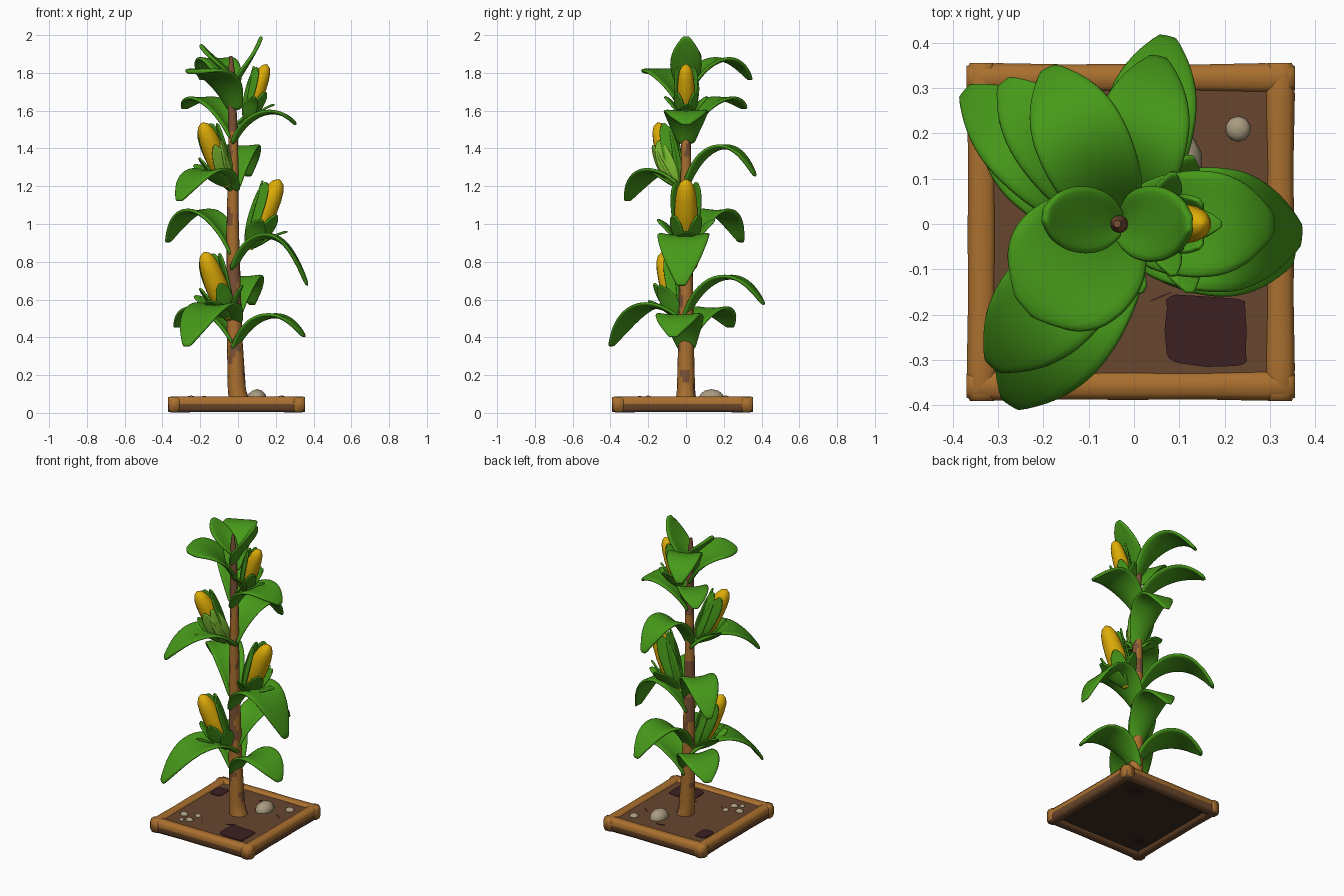
import bpy, bmesh, math, random
from mathutils import Vector as V, noise

if "Cube" in bpy.data.objects:
    bpy.data.objects.remove(bpy.data.objects["Cube"])

random.seed(4)

def mat(name, r, g, b):
    m = bpy.data.materials.new(name)
    m.diffuse_color = (r, g, b, 1)
    m.use_nodes = True
    m.node_tree.nodes["Principled BSDF"].inputs["Base Color"].default_value = m.diffuse_color
    return m

LEAF = mat("leaf green", .062, .320, .010)
HUSK = mat("light husk green", .20, .48, .03)
CORN = mat("corn yellow", .72, .41, .002)
WOOD = mat("orange wood", .40, .16, .028)
DARKWOOD = mat("dark wood", .15, .065, .025)
BARK = mat("stalk red brown", .20, .082, .036)
SOIL = mat("soil brown", .135, .062, .028)
WET = mat("dark wet soil", .045, .014, .016)
STONE = mat("stone beige", .40, .33, .22)
UNDER = mat("underside brown", .045, .027, .014)

def make(name, verts, faces, mats, rule=None, angle=60):
    me = bpy.data.meshes.new(name)
    me.from_pydata(verts, [], faces)
    for m in mats:
        me.materials.append(m)
    bm = bmesh.new()
    bm.from_mesh(me)
    bmesh.ops.recalc_face_normals(bm, faces=bm.faces)
    for f in bm.faces:
        f.smooth = True
        if rule:
            f.material_index = rule(f)
    bm.to_mesh(me)
    bm.free()
    ob = bpy.data.objects.new(name, me)
    bpy.context.collection.objects.link(ob)
    bpy.context.view_layer.objects.active = ob
    for o in bpy.context.selected_objects:
        o.select_set(False)
    ob.select_set(True)
    bpy.ops.object.shade_smooth_by_angle(angle=math.radians(angle))
    return ob

def loft(name, rings, mats, rule=None, angle=60):
    n = len(rings[0])
    faces = [(i*n + j, i*n + (j+1) % n, (i+1)*n + (j+1) % n, (i+1)*n + j)
             for i in range(len(rings)-1) for j in range(n)]
    faces += [tuple(range(n)), tuple((len(rings)-1)*n + j for j in range(n))]
    return make(name, [v for r in rings for v in r], faces, mats, rule, angle)

def lerp_table(tab, t):
    x = t * (len(tab) - 1)
    i = min(int(x), len(tab) - 2)
    return tab[i] + (tab[i+1] - tab[i]) * (x - i)

WIDTHS = [.36, .58, .80, .94, 1, .99, .88, .64, .16]

def blade(name, p, side, half, cup, thick, m=LEAF):
    """Curved leaf along a four-point path, cupped towards its upper side."""
    side = side.normalized()
    nu, nv, verts = 14, 6, []
    for i in range(nu + 1):
        t = i / nu
        s = 1 - t
        c = p[0]*s**3 + p[1]*3*s*s*t + p[2]*3*s*t*t + p[3]*t**3
        tan = (p[1]-p[0])*s*s + (p[2]-p[1])*2*s*t + (p[3]-p[2])*t*t
        nrm = tan.cross(side).normalized()
        w = half * lerp_table(WIDTHS, t)
        for j in range(nv + 1):
            k = j / nv * 2 - 1
            verts.append(c + side*w*k + nrm*w*k*k*cup*(1 - 1.3*t))
    q = nv + 1
    faces = [(i*q+j, i*q+j+1, (i+1)*q+j+1, (i+1)*q+j) for i in range(nu) for j in range(nv)]
    ob = make(name, verts, faces, [m])
    so = ob.modifiers.new("thickness", 'SOLIDIFY')
    so.thickness, so.offset = thick, 0
    sub = ob.modifiers.new("round", 'SUBSURF')
    sub.levels = sub.render_levels = 1

# wooden frame: four chunky rounded bars, dark on the lower half
def bar(name, a, b):
    a, b = V(a), V(b)
    d = (b - a).normalized()
    s = d.cross(V((0, 0, 1)))
    prof = [(-.6, -1), (.6, -1), (1, -.6), (1, .05), (1, .6), (.6, 1), (-.6, 1), (-1, .6), (-1, .05), (-1, -.6)]
    rings = []
    for t, k in ((-.005, .8), (.015, .98), (.1, 1), (.3, .92), (.5, .95), (.7, .91), (.9, 1), (.985, .98), (1.005, .8)):
        c = a.lerp(b, t)
        rings.append([c + s*u*.033*k + V((0, 0, v*.042*(.6 + .4*k))) for u, v in prof])
    loft(name, rings, [WOOD, DARKWOOD], lambda f: int(f.calc_center_median().z < .045), 80)

X0, X1, Y0, Y1, Z = -.336, .322, -.357, .322, .045
bar("frame_front", (X0-.03, Y0, Z), (X1+.03, Y0, Z))
bar("frame_back", (X0-.03, Y1, Z), (X1+.03, Y1, Z))
bar("frame_left", (X0, Y0-.03, Z), (X0, Y1+.03, Z))
bar("frame_right", (X1, Y0-.03, Z), (X1, Y1+.03, Z))

# soil slab with dark underside
def rect(z):
    return [V((x, y, z)) for x, y in ((X0, Y0), (X1, Y0), (X1, Y1), (X0, Y1))]
loft("soil", [rect(.022), rect(.074)], [SOIL, UNDER], lambda f: int(f.normal.z < -.5), 30)

# painted soil patches and cracks as thin plates
def plate(name, x, y, rx, ry, m, turn=0, n=20, z=.074, power=.3):
    rings = []
    pts = []
    for i in range(n):
        a = 2*math.pi*i/n
        c, s = math.cos(a), math.sin(a)
        k = random.uniform(.93, 1.07)
        u = math.copysign(abs(c)**power, c)*rx*k
        v = math.copysign(abs(s)**power, s)*ry*k
        pts.append((x + u*math.cos(turn) - v*math.sin(turn), y + u*math.sin(turn) + v*math.cos(turn)))
    for h in (z - .002, z + .004):
        rings.append([V((u, v, h)) for u, v in pts])
    loft(name, rings, [m], None, 30)

plate("wet_patch_front", .16, -.235, .092, .076, WET)
plate("wet_patch_back", -.26, .18, .04, .055, WET, power=.6)
plate("under_patch_a", .18, .22, .05, .03, WET, z=.019, power=.7)
plate("under_patch_b", -.22, -.22, .03, .02, WET, z=.019, power=.7)
for i, (x, y, l, a) in enumerate(((.06, -.16, .03, .4), (-.12, -.2, .03, 2.2), (.03, .22, .03, .2), (.22, .1, .03, 2.5))):
    plate("soil_crack_%d" % i, x, y, l, .002, WET, a, 8, .073, 1)

# stones
for i, (x, y, rx, ry, rz) in enumerate(((.1, .135, .052, .07, .052), (.23, .21, .028, .028, .018),
                                        (-.25, -.2, .027, .022, .018), (-.18, -.245, .025, .022, .016),
                                        (-.17, -.17, .02, .02, .014), (-.22, -.27, .016, .016, .012))):
    bm = bmesh.new()
    bmesh.ops.create_icosphere(bm, subdivisions=2, radius=1)
    vs = [V((x + v.co.x*rx, y + v.co.y*ry, .074 + v.co.z*rz)) for v in bm.verts]
    fs = [[v.index for v in f.verts] for f in bm.faces]
    bm.free()
    make("stone_%d" % i, vs, fs, [STONE])

# stalk: tapered, slightly leaning, with darker bark spots and darker top
STALK = [(.06, .008, .056), (.12, -.006, .048), (.4, -.018, .041), (1, -.028, .032), (1.4, -.025, .026), (1.8, -.034, .019), (1.89, -.037, .008)]
def stalk_at(z):
    for (z0, x0, r0), (z1, x1, r1) in zip(STALK, STALK[1:]):
        if z <= z1:
            t = (z - z0) / (z1 - z0)
            return x0 + (x1-x0)*t, r0 + (r1-r0)*t
rings = []
for i in range(56):
    z = .06 + 1.829*i/55
    x, r = stalk_at(z)
    rings.append([V((x + r*math.cos(a*math.pi/8), r*math.sin(a*math.pi/8), z)) for a in range(16)])
def bark(f):
    c = f.calc_center_median()
    return int(c.z > 1.5 or noise.noise(V((c.x*16, c.y*16, c.z*9 + 3))) > (.3 if c.z < .5 else .12))
loft("stalk", rings, [WOOD, BARK], bark)

# big leaves: base height, tip, mid-path height, half width
LEAVES = [
    (.33, (.355, -.07, .40), .505, .125), (.36, (-.33, .24, .45), .54, .12),
    (.47, (-.275, -.40, .35), .56, .13), (.50, (.075, .415, .57), .71, .105),
    (.75, (.37, -.025, .67), .93, .14), (.83, (-.375, .295, .90), 1.06, .105),
    (1.17, (-.315, -.315, 1.12), 1.275, .12), (1.18, (.055, .37, 1.25), 1.40, .105),
    (1.42, (.31, 0, 1.525), 1.58, .12), (1.45, (-.29, .315, 1.61), 1.645, .095),
    (1.60, (-.245, -.185, 1.80), 1.78, .155), (1.66, (-.19, .345, 1.76), 1.86, .105),
    (1.70, (.125, 0, 1.995), 1.83, .085), (1.77, (-.20, .02, 1.95), 1.85, .075),
]
for i, (z, tip, mid, half) in enumerate(LEAVES):
    p0, p3 = V((stalk_at(z)[0], 0, z)), V(tip)
    h = (mid - .125*(z + p3.z)) / .75
    p1, p2 = p0.lerp(p3, .22), p0.lerp(p3, .68)
    d = (h - z)*.2 if z < 1.69 else .04
    p1.z, p2.z = h - d, h + d
    blade("leaf_%d" % i, [p0, p1, p2, p3], V((-(p3-p0).y, (p3-p0).x, 0)), half, .4, .02)

# ears: cob turned around its axis, wrapped in inner and flared outer husk leaves
EARS = [((-.05, -.035, .50), (-.18, -.125, .85), .060), ((.055, 0, .87), (.22, 0, 1.235), .061),
        ((-.055, -.045, 1.20), (-.19, -.15, 1.535), .058), ((.04, 0, 1.55), (.152, 0, 1.845), .046)]
COB = [(0, .35), (.15, .7), (.35, .98), (.55, 1), (.75, .9), (.88, .74), (.96, .48), (1, .1)]
for i, (a, b, r) in enumerate(EARS):
    a, b = V(a), V(b)
    L = (b - a).length
    ax = (b - a).normalized()
    u = V((a.x + .03, a.y, 0)).normalized()
    u = (u - ax*u.dot(ax)).normalized()
    w = ax.cross(u)
    def tint(f):
        c = f.calc_center_median() - a
        return int(i == 2 and c.dot(ax) < L*.6 and c.dot(w) > r*.3)
    loft("cob_%d" % i, [[a + ax*L*t + (u*math.cos(k*math.pi/8) + w*math.sin(k*math.pi/8))*r*q
                         for k in range(16)] for t, q in COB], [CORN, HUSK], tint)
    for k in range(8):
        ang = k*math.pi/4
        rad = u*math.cos(ang) + w*math.sin(ang)
        reach, flare, wide = ((.42, 2.5, .85), (.56, 1.5, .8))[k % 2]
        if k in (3, 4, 5):                       # taller leaves on the stalk side
            reach, flare = .9, 1.3
        path = [a, a + ax*L*.1 + rad*r*1.1, a + ax*L*(reach - .14) + rad*r*1.15, a + ax*L*reach + rad*r*flare]
        light = i == 2 and k in (1, 2)
        if light:
            path[2:] = [a + ax*L*.45 + rad*r*1.15, a + ax*L*.68 + rad*r*1.1]
        blade("husk_%d_%d" % (i, k), path, ax.cross(rad), r*wide, .35, .012, HUSK if light else LEAF)
    # stem joining the ear to the stalk
    s = V((stalk_at(a.z - .04)[0], 0, a.z - .04))
    loft("ear_stem_%d" % i, [[c + V((math.cos(t*math.pi/4), math.sin(t*math.pi/4), 0))*.016
                              for t in range(8)] for c in (s, a + ax*.03)], [LEAF])
